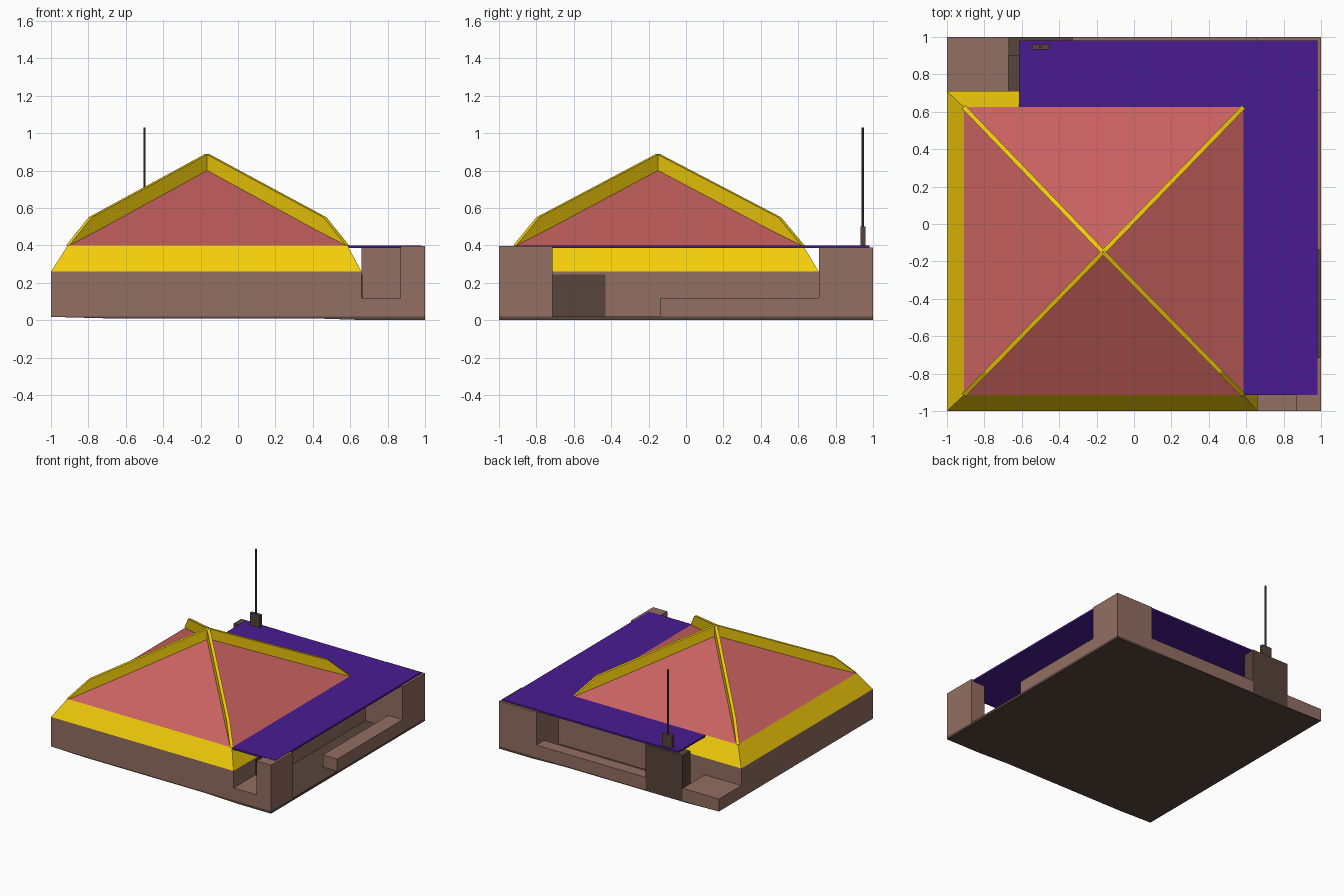
import bpy
from mathutils import Vector

if "Cube" in bpy.data.objects:
    bpy.data.objects.remove(bpy.data.objects["Cube"])


def material(name, rgb):
    m = bpy.data.materials.new(name)
    lin = [(c / 255) ** 2.2 for c in rgb]
    m.diffuse_color = (*lin, 1)
    m.use_nodes = True
    m.node_tree.nodes["Principled BSDF"].inputs["Base Color"].default_value = m.diffuse_color
    return m


BROWN = material("brown", (145, 110, 98))
DARK = material("dark_brown", (88, 70, 62))
YELLOW = material("yellow", (243, 204, 18))
RED = material("red", (200, 98, 96))
PURPLE = material("purple", (75, 33, 145))


def mesh_obj(name, verts, faces, mat):
    me = bpy.data.meshes.new(name)
    me.from_pydata(verts, [], faces)
    me.materials.append(mat)
    ob = bpy.data.objects.new(name, me)
    bpy.context.collection.objects.link(ob)
    return ob


def frustum(name, low, high, z0, z1, mat):
    """Block between two rectangles given as (x0, x1, y0, y1)."""
    v = []
    for (x0, x1, y0, y1), z in ((low, z0), (high, z1)):
        v += [(x0, y0, z), (x1, y0, z), (x1, y1, z), (x0, y1, z)]
    f = [(3, 2, 1, 0), (4, 5, 6, 7)]
    f += [(i, (i + 1) % 4, (i + 1) % 4 + 4, i + 4) for i in range(4)]
    return mesh_obj(name, v, f, mat)


def box(name, x0, x1, y0, y1, z0, z1, mat=BROWN):
    r = (x0, x1, y0, y1)
    return frustum(name, r, r, z0, z1, mat)


def prism(name, ring, offset, mat):
    """Sweep a flat ring of points along an offset vector."""
    n = len(ring)
    off = Vector(offset)
    v = [Vector(p) for p in ring] + [Vector(p) + off for p in ring]
    f = [tuple(range(n)), tuple(range(2 * n - 1, n - 1, -1))]
    f += [((i + 1) % n, i, i + n, (i + 1) % n + n) for i in range(n)]
    return mesh_obj(name, v, f, mat)


# Ground slab with a slightly stepped underside
slab = [(-1, .018), (-.7, .01), (.4, .01), (.7, 0), (1, 0), (1, .02), (-1, .02)]
prism("base_slab", [(x, -1, z) for x, z in slab], (0, 2, 0), DARK)

# Main pavilion walls and sloped eave
WALL = (-1, .66, -1, .71)
EAVE = (-.91, .585, -.915, .625)
frustum("main_walls", WALL, WALL, .02, .26, BROWN)
frustum("yellow_eave", WALL, EAVE, .26, .4, YELLOW)
box("side_doorway", .65, .665, -.715, -.43, .02, .245, DARK)

# Pyramid roof
x0, x1, y0, y1 = EAVE
apex = Vector((-.165, -.15, .81))
corners = [Vector((x, y, .4)) for x, y in ((x0, y0), (x1, y0), (x1, y1), (x0, y1))]
mesh_obj("pyramid_roof", corners + [apex],
         [(3, 2, 1, 0)] + [(i, (i + 1) % 4, 4) for i in range(4)], RED)

# Raised hip fins along the four roof edges
for i, c in enumerate(corners):
    side = (apex - c).cross(Vector((0, 0, 1))).normalized() * .024
    def at(t, z):
        p = c.lerp(apex, t)
        return Vector((p.x, p.y, z)) - side / 2
    prism(f"hip_fin_{i + 1}",
          [at(0, .4), at(.16, .55), at(1, .89), at(1, .79)], side, YELLOW)

# Flat L-shaped canopy
ring = [(.585, -.915), (.98, -.915), (.98, .98), (-.615, .98), (-.615, .625), (.585, .625)]
prism("flat_canopy", [(x, y, .385) for x, y in ring], (0, 0, .015), PURPLE)

# Corner pillars, front sill, low walls and rear platform
box("front_corner_pillar", .87, 1, -1, -.715, .02, .398)
box("back_corner_pillar", .66, 1, .71, 1, .02, .39)
box("front_sill", .66, .87, -1, -.715, .02, .12)
box("right_low_wall", .87, 1, -.14, .71, .02, .12)
box("back_low_wall", -.33, .66, .9, 1, .02, .12)
box("back_platform", -1, -.67, .71, 1, .02, .12)

# Rear tower with antenna
box("rear_tower", -.67, -.33, .9, 1, .02, .39, DARK)
box("antenna_base", -.545, -.455, .932, .96, .39, .5, DARK)
bpy.ops.mesh.primitive_cylinder_add(vertices=6, radius=.007, depth=.54,
                                    location=(-.5, .946, .76))
mast = bpy.context.object
mast.name = "antenna_mast"
mast.data.materials.append(DARK)

# Make all face directions consistent
import bmesh
for ob in bpy.context.collection.objects:
    bm = bmesh.new()
    bm.from_mesh(ob.data)
    bmesh.ops.recalc_face_normals(bm, faces=bm.faces)
    bm.to_mesh(ob.data)
    bm.free()
